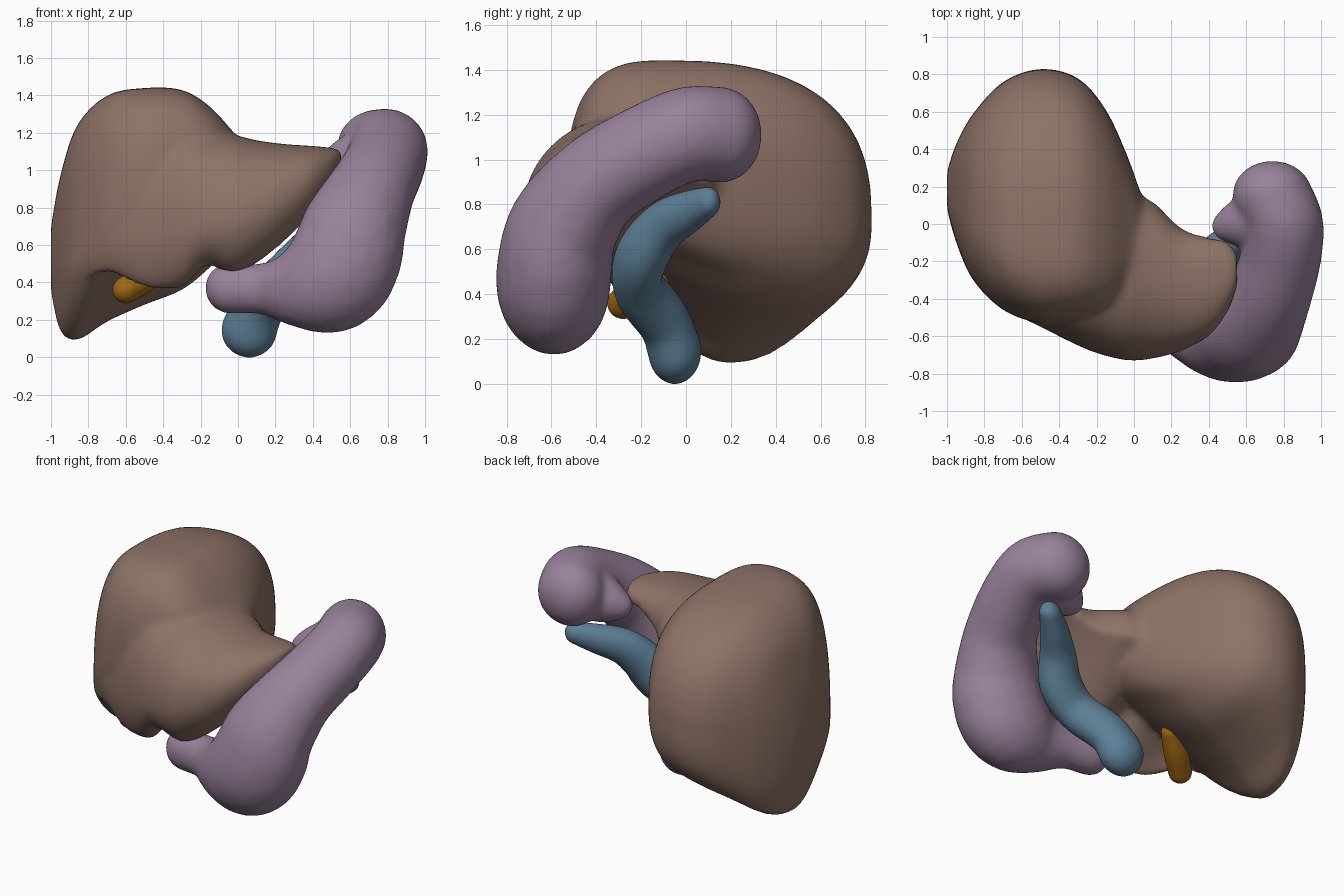
import bpy
import bmesh
import math
from mathutils import Matrix, Vector

cube = bpy.data.objects.get("Cube")
if cube:
    bpy.data.objects.remove(cube, do_unlink=True)


def make_material(name, color):
    mat = bpy.data.materials.new(name)
    mat.use_nodes = True
    mat.diffuse_color = (*color, 1)
    mat.node_tree.nodes["Principled BSDF"].inputs["Base Color"].default_value = (*color, 1)
    return mat


def spline(rows, steps):
    """Interpolate rows of numbers smoothly, component by component."""
    result = []
    last = len(rows) - 1
    for i in range(last):
        before, start, end, after = (
            rows[max(i - 1, 0)], rows[i], rows[i + 1], rows[min(i + 2, last)])
        for s in range(steps):
            t = s / steps
            result.append([
                b + t * (c - a) / 2
                + t * t * (2 * a - 5 * b + 4 * c - d) / 2
                + t * t * t * (3 * b - a - 3 * c + d) / 2
                for a, b, c, d in zip(before, start, end, after)])
    result.append(list(rows[last]))
    return result


def add_tube(bm, path, squash=1.0, steps=8):
    """Chain of overlapping balls along a path of (x, y, z, radius)."""
    for x, y, z, radius in spline(path, steps):
        place = Matrix.Translation((x, y, z)) @ Matrix.Diagonal((1, squash, 1, 1))
        bmesh.ops.create_icosphere(bm, subdivisions=3, radius=radius, matrix=place)


def section_point(station, angle, powers):
    """Point on a cross-section made of four superellipse quarters."""
    x, front, back, low, high, y_low, y_high, z_front, z_back = station
    c, s = math.cos(angle), math.sin(angle)
    upper, rear = s >= 0, c >= 0
    power = 2 / powers[(upper, rear)]
    u, v = abs(c) ** power, abs(s) ** power
    y_mid = y_high if upper else y_low
    z_mid = z_back if rear else z_front
    y = y_mid + ((back if rear else front) - y_mid) * u
    z = z_mid + ((high if upper else low) - z_mid) * v
    return Vector((x, y, z))


def add_lobe(bm, stations, powers, sides=48):
    """Skin the cross-sections along x and close both ends."""
    rings = []
    for station in spline(stations, 5):
        rings.append([bm.verts.new(section_point(station, math.tau * k / sides, powers))
                      for k in range(sides)])
    for first, second in zip(rings, rings[1:]):
        for k in range(sides):
            n = (k + 1) % sides
            bm.faces.new((first[k], first[n], second[n], second[k]))
    for ring in (rings[0], rings[-1]):
        center = sum((v.co for v in ring), Vector()) / sides
        hub = bm.verts.new(center)
        for k in range(sides):
            bm.faces.new((ring[k], ring[(k + 1) % sides], hub))


def finish(bm, name, material, voxel, rounds):
    """Fuse the pieces into one soft skin."""
    bmesh.ops.recalc_face_normals(bm, faces=bm.faces)
    mesh = bpy.data.meshes.new(name)
    bm.to_mesh(mesh)
    bm.free()
    mesh.materials.append(material)
    obj = bpy.data.objects.new(name, mesh)
    bpy.context.collection.objects.link(obj)
    fuse = obj.modifiers.new("fuse", "REMESH")
    fuse.mode = "VOXEL"
    fuse.voxel_size = voxel
    fuse.use_smooth_shade = True
    soften = obj.modifiers.new("soften", "SMOOTH")
    soften.factor = 0.5
    soften.iterations = rounds
    return obj


brown = make_material("liver brown", (0.27, 0.17, 0.135))
mauve = make_material("stomach mauve", (0.32, 0.225, 0.33))
blue = make_material("pancreas blue", (0.11, 0.215, 0.31))
amber = make_material("gallbladder amber", (0.36, 0.14, 0.006))

# Liver: x, front y, back y, low z, high z, y of low, y of high, z of front, z of back
right_lobe = [
    (-1.0, .08, .28, .35, .7, .17, .15, .5, .5),
    (-.95, -.1, .43, .14, .97, .15, .1, .5, .6),
    (-.86, -.3, .59, .09, 1.24, .18, .05, .5, .65),
    (-.7, -.46, .76, .19, 1.4, .2, -.05, .7, .7),
    (-.5, -.53, .83, .28, 1.44, .25, -.1, .85, .72),
    (-.3, -.51, .78, .36, 1.43, .3, -.1, .9, .75),
    (-.15, -.48, .61, .48, 1.34, .25, -.1, .9, .8),
    (-.03, -.4, .35, .6, 1.21, .1, -.1, .9, .85),
    (.05, -.3, .12, .75, 1.12, -.05, -.1, .95, .9),
]
left_lobe = [
    (-.8, -.37, -.2, .42, .95, -.3, -.25, .65, .75),
    (-.68, -.46, -.2, .44, 1, -.37, -.3, .65, .8),
    (-.5, -.55, -.1, .37, 1.1, -.45, -.3, .65, .8),
    (-.3, -.65, 0, .37, 1.2, -.47, -.3, .68, .82),
    (-.17, -.7, .05, .49, 1.2, -.5, -.25, .7, .83),
    (-.03, -.73, .15, .44, 1.19, -.5, -.25, .72, .85),
    (.1, -.72, .12, .5, 1.16, -.5, -.25, .76, .87),
    (.25, -.68, -.02, .62, 1.14, -.5, -.28, .84, .92),
    (.4, -.6, -.07, .77, 1.13, -.45, -.3, .93, 1),
    (.5, -.47, -.09, .9, 1.12, -.38, -.28, 1, 1.02),
    (.55, -.34, -.15, 1, 1.11, -.28, -.26, 1.05, 1.05),
]
liver = bmesh.new()
add_lobe(liver, right_lobe, {
    (True, False): 2.8, (True, True): 2.6, (False, True): 2.4, (False, False): 1.45})
add_lobe(liver, left_lobe, {
    (True, False): 2.2, (True, True): 2.5, (False, True): 0.9, (False, False): 1.8})
finish(liver, "liver", brown, 0.022, 10)

# Stomach: rounded top, wide body, narrow outlet, tapered inlet
stomach = bmesh.new()
add_tube(stomach, [
    (.74, .155, 1.11, .215), (.8, .0, 1.11, .215), (.78, -.2, 1.02, .22),
    (.71, -.41, .88, .235), (.62, -.55, .68, .28), (.575, -.585, .53, .3),
    (.5, -.59, .42, .29), (.34, -.57, .37, .21), (.15, -.51, .365, .14),
    (-.04, -.48, .37, .138)], 0.86)
add_tube(stomach, [(.7, .02, 1.07, .17), (.6, .01, 1.04, .14), (.5, -.01, 1.02, .085)])
finish(stomach, "stomach", mauve, 0.02, 8)

# Pancreas: thin tail curving down to a broad head
pancreas = bmesh.new()
add_tube(pancreas, [
    (.75, .1, .81, .07), (.65, .02, .77, .095), (.52, -.1, .7, .12),
    (.41, -.2, .56, .145), (.27, -.21, .43, .14), (.12, -.1, .28, .14),
    (.06, -.05, .147, .15)], 0.8)
finish(pancreas, "pancreas", blue, 0.015, 4)

# Gallbladder: small pouch under the liver
gallbladder = bmesh.new()
add_tube(gallbladder, [
    (-.6, -.28, .36, .073), (-.5, -.2, .42, .075), (-.39, -.12, .49, .06)])
finish(gallbladder, "gallbladder", amber, 0.012, 3)
